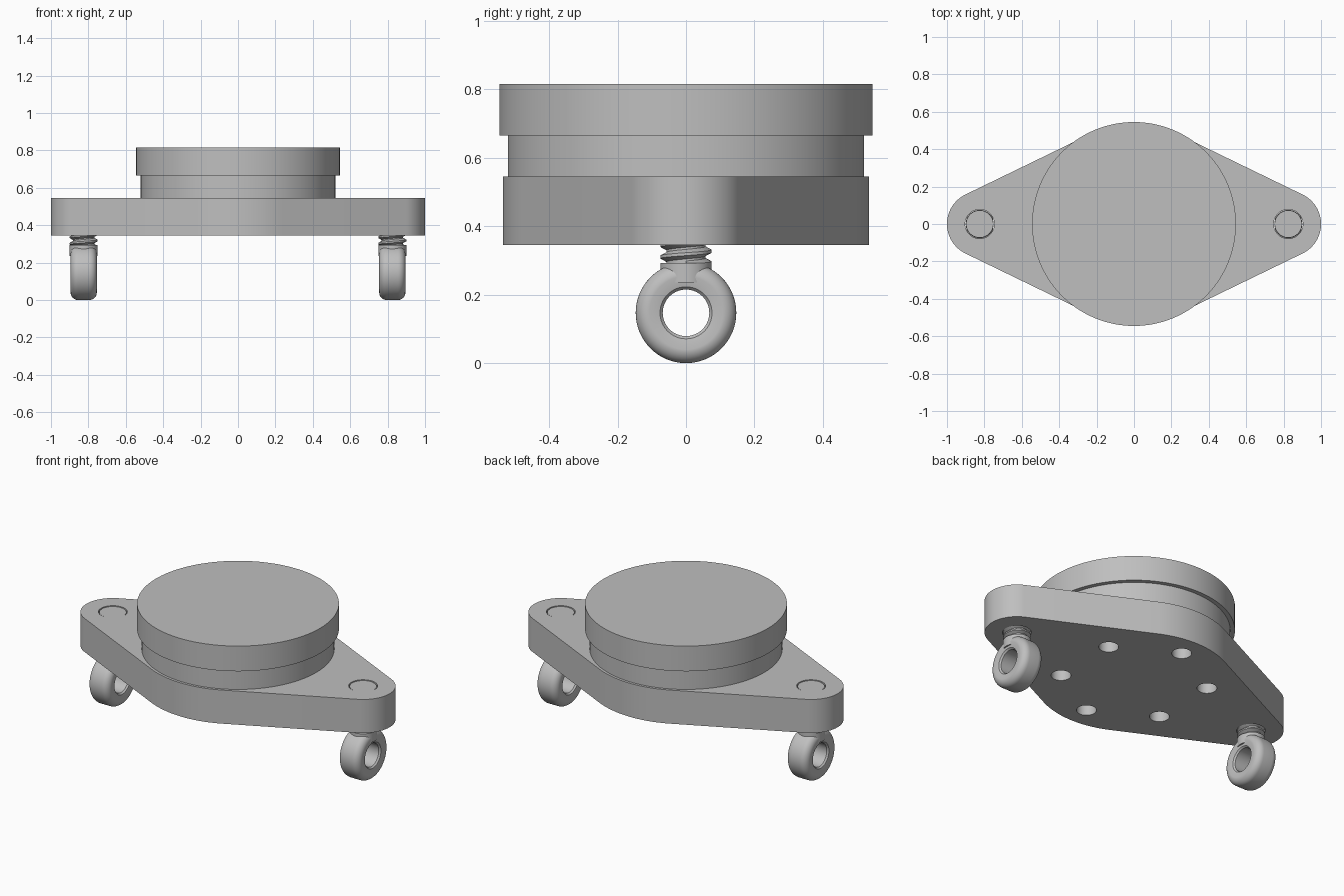
import bpy, bmesh, math
from mathutils import Matrix

if "Cube" in bpy.data.objects:
    bpy.data.objects.remove(bpy.data.objects["Cube"])

grey = bpy.data.materials.new("plain_grey")
grey.use_nodes = True
grey.diffuse_color = (0.52, 0.52, 0.52, 1)
grey.node_tree.nodes["Principled BSDF"].inputs["Base Color"].default_value = (0.52, 0.52, 0.52, 1)

EYE_X = 0.825
BOTTOM, TOP = 0.345, 0.545


def finish(name, bm, angle=35):
    """Turn a bmesh into a named, shaded object."""
    bmesh.ops.recalc_face_normals(bm, faces=bm.faces)
    mesh = bpy.data.meshes.new(name)
    bm.to_mesh(mesh)
    bm.free()
    mesh.materials.append(grey)
    obj = bpy.data.objects.new(name, mesh)
    bpy.context.collection.objects.link(obj)
    smooth(obj, angle)
    return obj


def smooth(obj, angle=35):
    bpy.ops.object.select_all(action='DESELECT')
    obj.select_set(True)
    bpy.context.view_layer.objects.active = obj
    bpy.ops.object.shade_smooth_by_angle(angle=math.radians(angle))


def add_cylinder(bm, x, y, radius, z0, z1, segments=48):
    bmesh.ops.create_cone(bm, cap_ends=True, segments=segments, radius1=radius,
                          radius2=radius, depth=z1 - z0,
                          matrix=Matrix.Translation((x, y, (z0 + z1) / 2)))


def cylinder(name, x, radius, z0, z1, segments=48):
    bm = bmesh.new()
    add_cylinder(bm, x, 0, radius, z0, z1, segments)
    return finish(name, bm)


def arc(cx, radius, start, end, steps):
    for i in range(steps + 1):
        a = start + (end - start) * i / steps
        yield (cx + radius * math.cos(a), radius * math.sin(a))


# Mounting plate: a large central arc joined by tangents to two small end arcs
R, r = 0.535, 0.175
t = math.acos((R - r) / EYE_X)
outline = [*arc(EYE_X, r, -t, t, 32), *arc(0, R, t, math.pi - t, 24),
           *arc(-EYE_X, r, math.pi - t, math.pi + t, 32),
           *arc(0, R, math.pi + t, 2 * math.pi - t, 24)]
bm = bmesh.new()
base = bm.faces.new([bm.verts.new((x, y, BOTTOM)) for x, y in outline])
top = bmesh.ops.extrude_face_region(bm, geom=[base], use_keep_orig=True)
bmesh.ops.translate(bm, vec=(0, 0, TOP - BOTTOM),
                    verts=[v for v in top["geom"] if isinstance(v, bmesh.types.BMVert)])
plate = finish("mounting_plate", bm, 20)

# Ring of six bolt holes and the two screw holes
bm = bmesh.new()
for i in range(6):
    a = math.radians(30 + 60 * i)
    add_cylinder(bm, 0.4 * math.cos(a), 0.4 * math.sin(a), 0.054, 0.3, 0.6, 32)
for side in (-1, 1):
    add_cylinder(bm, side * EYE_X, 0, 0.078, 0.3, 0.6)
cutter = finish("hole_cutter", bm)
cutter.hide_render = True
cut = plate.modifiers.new("holes", 'BOOLEAN')
cut.operation, cut.solver, cut.object = 'DIFFERENCE', 'EXACT', cutter
bpy.context.view_layer.objects.active = plate
bpy.ops.object.modifier_apply(modifier=cut.name)
bpy.data.objects.remove(cutter)
smooth(plate, 20)

# Stacked discs
cylinder("lower_disc", 0, 0.52, TOP, 0.665, 128)
cylinder("upper_disc", 0, 0.545, 0.665, 0.815, 128)


def eye_ring(name, x):
    """Rounded ring revolved about the x axis."""
    half, outer, corner, centre = 0.07, 0.147, 0.04, 0.147
    profile = [(-0.055, 0.068), (0.055, 0.068), (0.064, 0.076)]
    for i in range(9):
        a = math.pi / 2 * i / 8
        profile.append((half - corner + corner * math.cos(a),
                        outer - corner + corner * math.sin(a)))
    profile += [(-px, pr) for px, pr in reversed(profile[2:])]
    bm = bmesh.new()
    verts = [bm.verts.new((px, 0, pr)) for px, pr in profile]
    edges = [bm.edges.new((verts[i - 1], verts[i])) for i in range(len(verts))]
    bmesh.ops.spin(bm, geom=verts + edges, cent=(0, 0, 0), axis=(1, 0, 0),
                   angle=2 * math.pi, steps=64, use_merge=True)
    bmesh.ops.remove_doubles(bm, verts=bm.verts, dist=0.0001)
    bmesh.ops.translate(bm, verts=bm.verts, vec=(x, 0, centre))
    return finish(name, bm)


def thread(name, x, z0, turns, pitch=0.034, steps=40):
    """Helical thread ridge."""
    section = [(0.056, 0), (0.075, 0.3), (0.075, 0.55), (0.056, 0.85), (0.056, 1)]
    bm = bmesh.new()
    previous = None
    for s in range(int(turns * steps) + 1):
        a = 2 * math.pi * s / steps
        row = [bm.verts.new((x + q * math.cos(a), q * math.sin(a),
                             z0 + pitch * (s / steps + h))) for q, h in section]
        if previous:
            for i in range(len(row) - 1):
                bm.faces.new((previous[i], row[i], row[i + 1], previous[i + 1]))
        previous = row
    bmesh.ops.remove_doubles(bm, verts=bm.verts, dist=0.0001)
    return finish(name, bm)


# Eye bolts
for side, x in (("right", -EYE_X), ("left", EYE_X)):
    eye_ring(side + "_eye_ring", x)
    cylinder(side + "_eye_collar", x, 0.075, 0.235, 0.293)
    cylinder(side + "_bolt_core", x, 0.057, 0.28, 0.4)
    thread(side + "_bolt_thread", x, 0.27, 2.5)
    cylinder(side + "_bolt_shank", x, 0.073, 0.36, 0.542)
